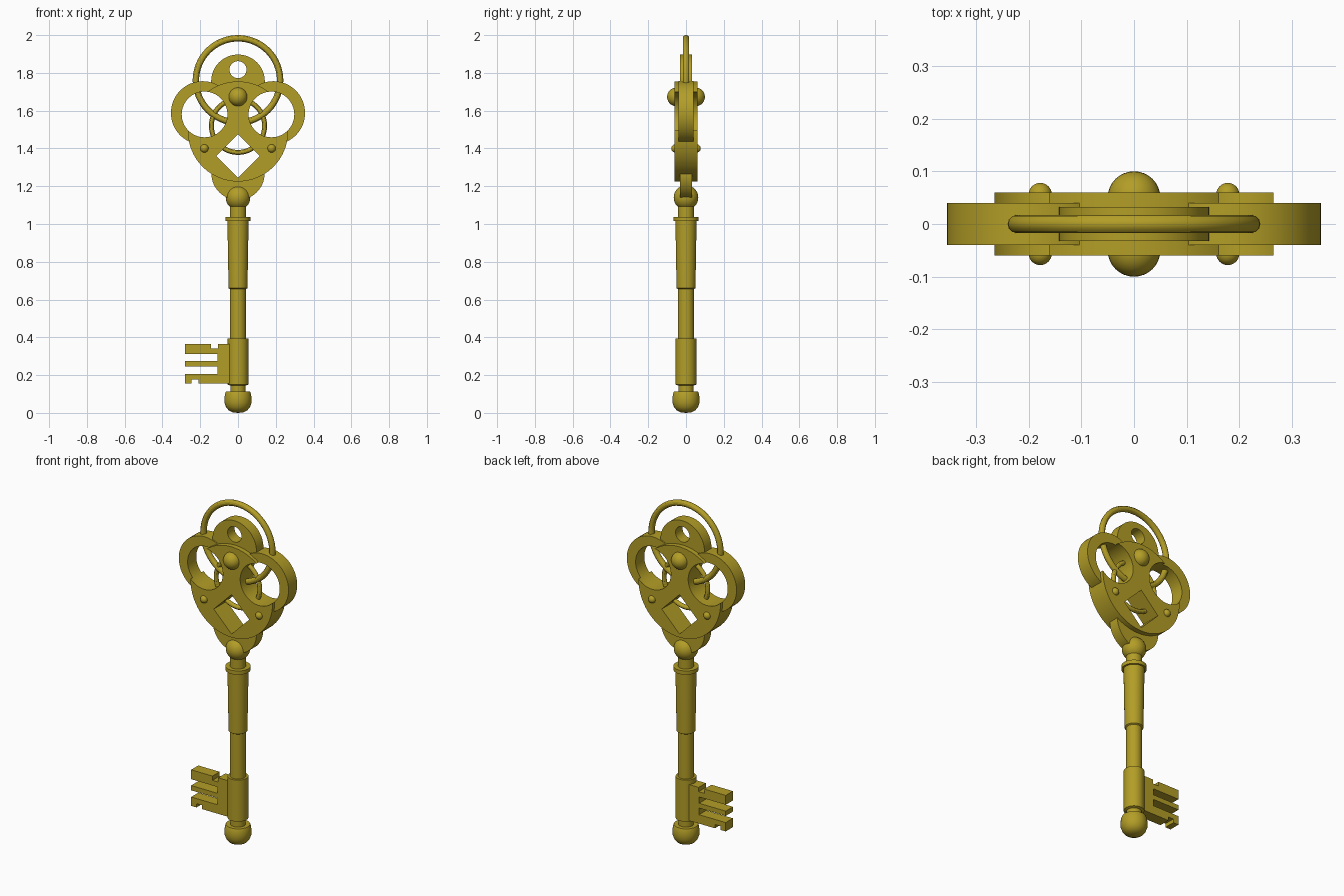
import bpy, bmesh, math
from mathutils import Matrix, Vector

if "Cube" in bpy.data.objects:
    bpy.data.objects.remove(bpy.data.objects["Cube"])

brass = bpy.data.materials.new("brass")
brass.diffuse_color = (0.45, 0.34, 0.02, 1)
brass.use_nodes = True
brass.node_tree.nodes["Principled BSDF"].inputs["Base Color"].default_value = brass.diffuse_color
FRONT = Matrix.Rotation(math.pi / 2, 4, 'X')   # turns a flat shape to face the front


def finish(name, bm, mat=True):
    bmesh.ops.recalc_face_normals(bm, faces=bm.faces)
    me = bpy.data.meshes.new(name)
    bm.to_mesh(me)
    bm.free()
    ob = bpy.data.objects.new(name, me)
    bpy.context.collection.objects.link(ob)
    if mat:
        me.materials.append(brass)
    return ob


def disc(name, x, z, r, half, mat=True):
    bm = bmesh.new()
    bmesh.ops.create_cone(bm, cap_ends=True, segments=64, radius1=r, radius2=r, depth=2 * half,
                          matrix=Matrix.Translation((x, 0, z)) @ FRONT)
    return finish(name, bm, mat)


def plate(name, pts, half, mat=True):
    bm = bmesh.new()
    face = bm.faces.new([bm.verts.new((x, -half, z)) for x, z in pts])
    ext = bmesh.ops.extrude_face_region(bm, geom=[face])
    bmesh.ops.translate(bm, vec=(0, 2 * half, 0),
                        verts=[v for v in ext['geom'] if isinstance(v, bmesh.types.BMVert)])
    return finish(name, bm, mat)


def ball(name, x, y, z, r):
    bm = bmesh.new()
    bmesh.ops.create_uvsphere(bm, u_segments=32, v_segments=16, radius=r,
                              matrix=Matrix.Translation((x, y, z)))
    return finish(name, bm)


def lathe(name, profile):
    bm = bmesh.new()
    vs = [bm.verts.new((r, 0, z)) for r, z in profile]
    es = [bm.edges.new(p) for p in zip(vs, vs[1:])]
    bmesh.ops.spin(bm, geom=vs + es, cent=(0, 0, 0), axis=(0, 0, 1),
                   angle=2 * math.pi, steps=32, use_duplicate=False)
    bmesh.ops.remove_doubles(bm, verts=bm.verts, dist=1e-4)
    return finish(name, bm)


def ring(name, z, major, minor):
    bpy.ops.mesh.primitive_torus_add(location=(0, 0, z), rotation=(math.pi / 2, 0, 0), major_radius=major,
                                     minor_radius=minor, major_segments=64, minor_segments=12)
    ob = bpy.context.object
    ob.name = name
    ob.data.materials.append(brass)


def cut(ob, cutters):
    bpy.context.view_layer.objects.active = ob
    for c in cutters:
        m = ob.modifiers.new("cut", 'BOOLEAN')
        m.operation, m.solver, m.object = 'DIFFERENCE', 'EXACT', c
        bpy.ops.object.modifier_apply(modifier=m.name)


# Cutters for the openings in the bow
holes = [disc("hole_cutter", s * 0.177, 1.58, 0.121, 0.2, False) for s in (-1, 1)]
eye = disc("eye_cutter", 0, 1.817, 0.045, 0.2, False)
diamond = plate("diamond_cutter", [(0, 1.245), (0.115, 1.36), (0, 1.475), (-0.115, 1.36)], 0.2, False)

# Bow: centre plate, side hoops, top eyelet, lower lobe
cut(disc("bow_plate", 0, 1.49, 0.265, 0.06), holes + [diamond])
cut(disc("top_eyelet", 0, 1.755, 0.142, 0.032), holes + [eye])
cut(disc("lower_lobe", 0, 1.268, 0.141, 0.031), [diamond])
for side, s, h in (("left", -1, holes[0]), ("right", 1, holes[1])):
    cut(disc(side + "_hoop", s * 0.187, 1.588, 0.168, 0.04), [h])
for c in holes + [eye, diamond]:
    bpy.data.objects.remove(c)

# Wire rings threaded through the bow
ring("hanging_ring", 1.76, 0.223, 0.017)
ring("inner_ring", 1.52, 0.141, 0.013)

# Rivets on both faces
for y in (-1, 1):
    ball("large_rivet", 0, y * 0.05, 1.673, 0.05)
    for x in (-1, 1):
        ball("small_rivet", x * 0.178, y * 0.056, 1.4, 0.022)

# Neck ball and turned shaft
ball("neck_ball", 0, 0, 1.14, 0.065)
lathe("shaft", [(0, 1.12), (0.043, 1.12), (0.043, 1.037), (0.067, 1.037), (0.067, 1.015),
                (0.056, 1.015), (0.05, 0.66), (0.042, 0.655), (0.042, 0.393), (0.055, 0.393),
                (0.055, 0.15), (0.041, 0.145), (0.041, 0.09), (0, 0.09)])
lathe("end_knob", [(0, 0.112), (0.064, 0.112), (0.069, 0.1), (0.072, 0.075), (0.071, 0.052),
                   (0.063, 0.03), (0.049, 0.013), (0.028, 0.003), (0, 0)])

# Toothed bit
plate("bit", [(-0.03, 0.155), (-0.21, 0.155), (-0.21, 0.177), (-0.245, 0.177), (-0.245, 0.155),
              (-0.28, 0.155), (-0.28, 0.207), (-0.108, 0.207), (-0.108, 0.246), (-0.28, 0.246),
              (-0.28, 0.274), (-0.108, 0.274), (-0.108, 0.311), (-0.28, 0.311), (-0.28, 0.366),
              (-0.142, 0.366), (-0.142, 0.341), (-0.105, 0.341), (-0.105, 0.366), (-0.03, 0.366)], 0.033)

# Smooth shading with crisp edges
bpy.ops.object.select_all(action='SELECT')
bpy.ops.object.shade_smooth_by_angle(angle=math.radians(30))
